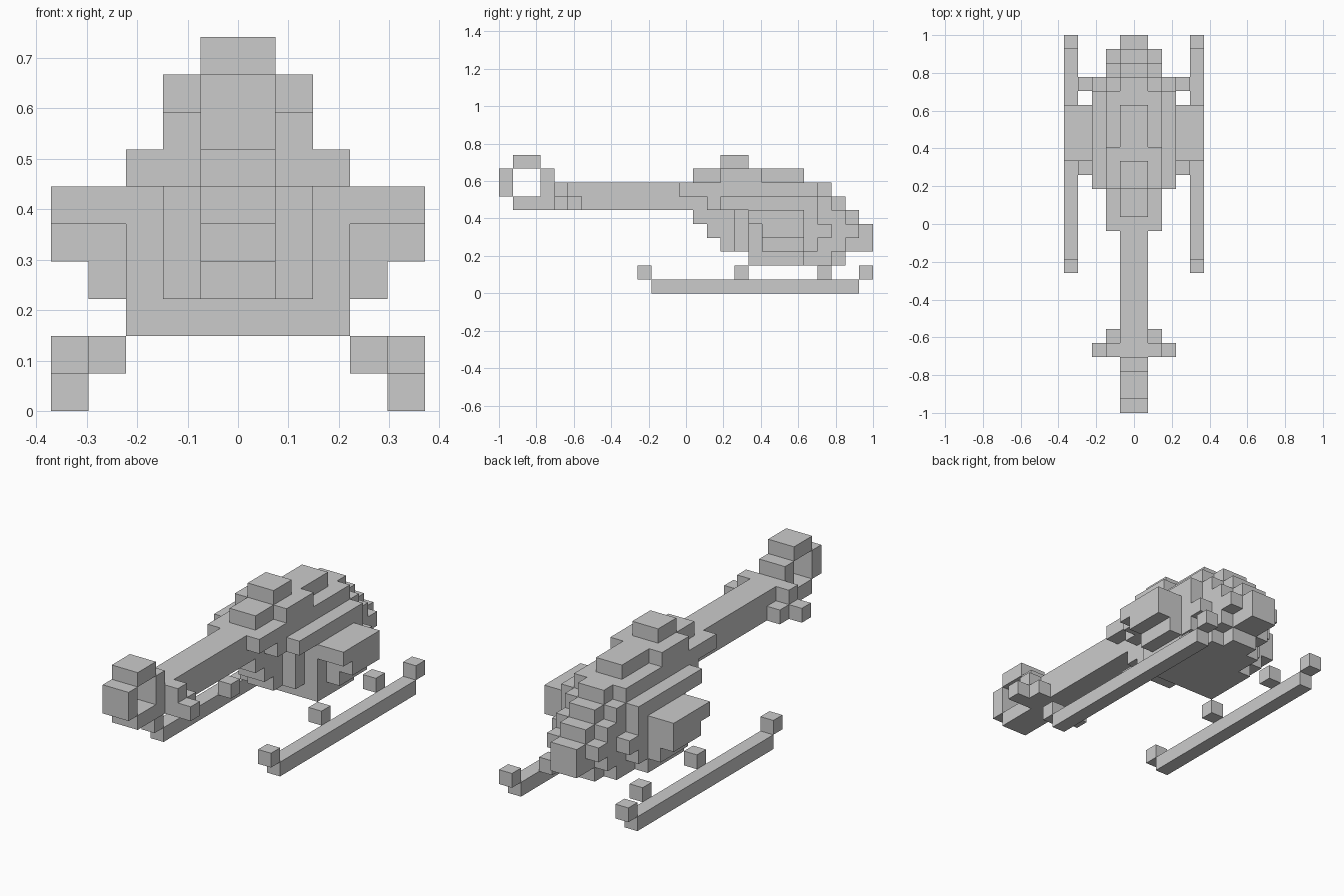
import bpy, bmesh

if "Cube" in bpy.data.objects:
    bpy.data.objects.remove(bpy.data.objects["Cube"])

U = 2 / 27            # one block; y counted from the tail (0) to the nose (27)


def blocks(name, boxes):
    """Fuse boxes (x0, x1, y0, y1, z0, z1) in block units into one outer skin."""
    cells = set()
    for x0, x1, y0, y1, z0, z1 in boxes:
        cells |= {(x, y, z) for x in range(x0, x1)
                  for y in range(y0, y1) for z in range(z0, z1)}
    bm = bmesh.new()
    verts = {}

    def vert(p):
        if p not in verts:
            verts[p] = bm.verts.new((p[0] * U, p[1] * U - 1, p[2] * U))
        return verts[p]

    for c in cells:
        for axis in range(3):
            for side in (0, 1):
                n = list(c)
                n[axis] += 2 * side - 1
                if tuple(n) in cells:
                    continue
                a, b = (axis + 1) % 3, (axis + 2) % 3
                ring = []
                for da, db in ((0, 0), (1, 0), (1, 1), (0, 1)):
                    p = list(c)
                    p[axis] += side
                    p[a] += da
                    p[b] += db
                    ring.append(vert(tuple(p)))
                bm.faces.new(ring if side else ring[::-1])
    mesh = bpy.data.meshes.new(name)
    bm.to_mesh(mesh)
    bm.free()
    ob = bpy.data.objects.new(name, mesh)
    bpy.context.collection.objects.link(ob)
    return ob


def centred(rows):
    """Rows of (half width, y0, y1, z0, z1) symmetric about x = 0."""
    return [(-w, w, *r) for w, *r in rows]


def both_sides(name, boxes):
    blocks("right_" + name, boxes)
    blocks("left_" + name, [(-b, -a, *r) for a, b, *r in boxes])


# Cabin: stepped rounded body, layer by layer from the bottom
blocks("fuselage", centred([
    (3, 18, 22, 2, 3), (2, 18, 24, 2, 3), (1, 18, 25, 2, 3),
    (3, 18, 23, 3, 4), (2, 17, 25, 3, 4), (1, 16, 27, 3, 4),
    (3, 18, 24, 4, 5), (2, 17, 26, 4, 5), (1, 15, 27, 4, 5),
    (3, 18, 23, 5, 6), (2, 17, 25, 5, 6), (1, 14, 26, 5, 6),
    (3, 16, 23, 6, 7), (2, 15, 24, 6, 7), (1, 13, 25, 6, 7),
    (2, 13, 23, 7, 8), (1, 13, 24, 7, 8),
]))

# Rotor housing on the roof
blocks("rotor_housing", centred([
    (1, 14, 22, 8, 9), (2, 16, 19, 8, 9), (1, 16, 18, 9, 10)]))

# Tail boom with open ring and stepped stabiliser
blocks("tail_boom", centred([
    (1, 4, 13, 6, 8), (1, 1, 4, 6, 7),
    (1, 0, 1, 7, 9), (1, 3, 4, 7, 9), (1, 1, 3, 9, 10),
    (3, 4, 5, 6, 7), (2, 4, 5, 7, 8), (2, 5, 6, 6, 7)]))

# Side pods
both_sides("side_pod", [
    (3, 5, 18, 22, 5, 6), (3, 5, 19, 22, 4, 5), (3, 4, 19, 22, 3, 4)])

# Landing skids with raised tips, and strut blocks
both_sides("skid", [
    (4, 5, 11, 26, 0, 1), (4, 5, 10, 11, 1, 2), (4, 5, 26, 27, 1, 2)])
for label, y in (("front", 17), ("back", 23)):
    both_sides(label + "_skid_strut", [(3, 4, y, y + 1, 1, 2)])
